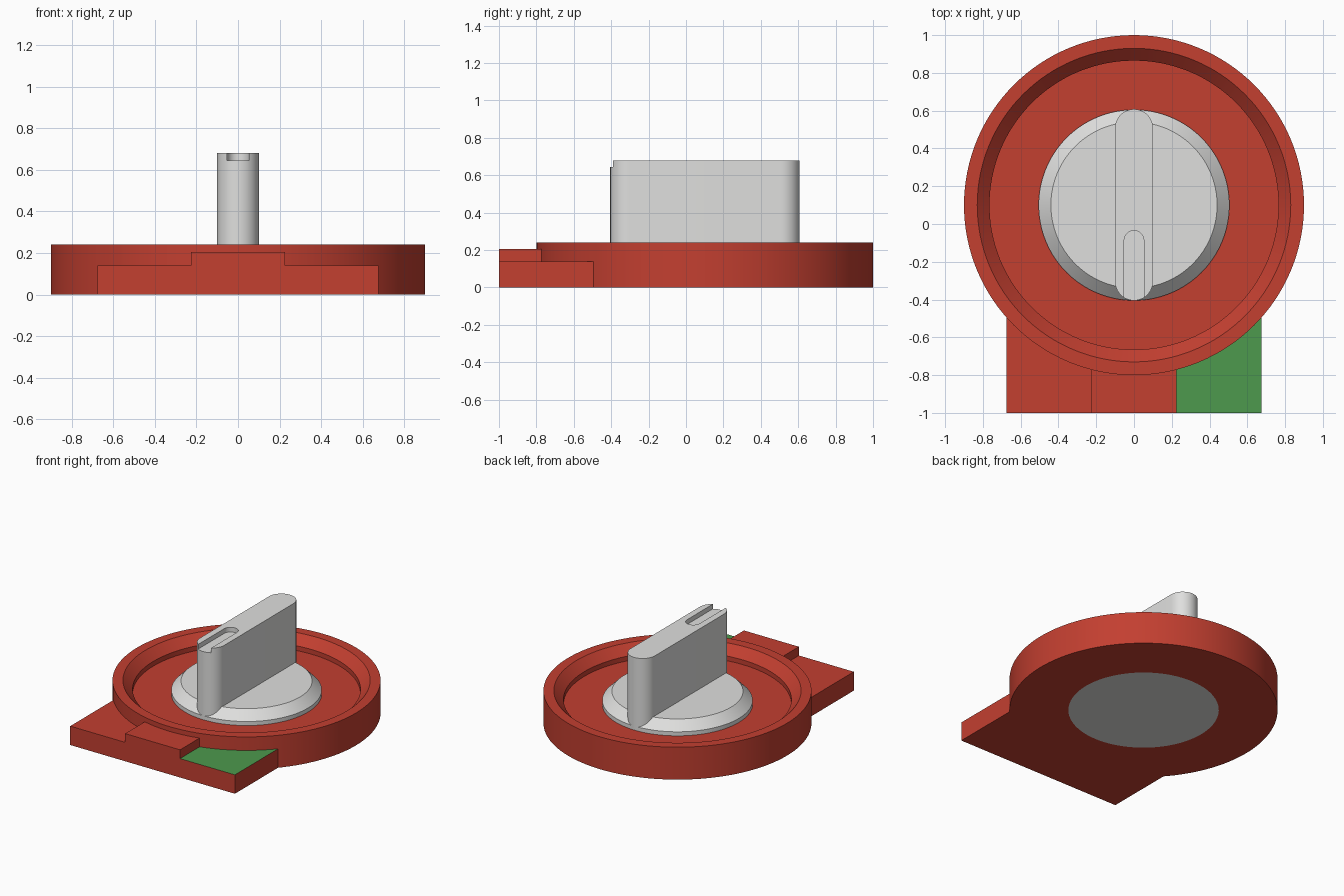
import bpy, bmesh
from math import sin, cos, pi, asin, radians

if "Cube" in bpy.data.objects:
    bpy.data.objects.remove(bpy.data.objects["Cube"], do_unlink=True)

CY = 0.1          # dial axis position in y
R = 0.9           # outer radius of the housing


def material(name, rgb):
    m = bpy.data.materials.new(name)
    m.use_nodes = True
    m.diffuse_color = (*rgb, 1)
    m.node_tree.nodes["Principled BSDF"].inputs["Base Color"].default_value = (*rgb, 1)
    return m


red = material("red", (0.546, 0.05, 0.03))
green = material("green", (0.074, 0.319, 0.074))
grey = material("light grey", (0.74, 0.74, 0.73))


def finish(bm, name, *mats):
    bmesh.ops.recalc_face_normals(bm, faces=bm.faces)
    me = bpy.data.meshes.new(name)
    bm.to_mesh(me)
    bm.free()
    for m in mats:
        me.materials.append(m)
    ob = bpy.data.objects.new(name, me)
    bpy.context.collection.objects.link(ob)
    return ob


def smooth(ob):
    bpy.ops.object.select_all(action="DESELECT")
    ob.select_set(True)
    bpy.context.view_layer.objects.active = ob
    bpy.ops.object.shade_smooth_by_angle(angle=radians(30))


def lathe(name, profile, mat, closed, steps=128):
    """Spin an (r, z) profile about the dial axis."""
    bm = bmesh.new()
    vs = [bm.verts.new((r, CY, z)) for r, z in profile]
    es = [bm.edges.new(p) for p in zip(vs, vs[1:])]
    if closed:
        es.append(bm.edges.new((vs[-1], vs[0])))
    bmesh.ops.spin(bm, geom=vs + es, cent=(0, CY, 0), axis=(0, 0, 1),
                   angle=2 * pi, steps=steps, use_duplicate=False)
    bmesh.ops.remove_doubles(bm, verts=bm.verts, dist=1e-4)
    if not closed:   # cap the open ends
        bmesh.ops.holes_fill(bm, edges=[e for e in bm.edges if e.is_boundary], sides=0)
    ob = finish(bm, name, mat)
    smooth(ob)
    return ob


def prism(name, outline, z0, z1, *mats):
    """Extrude a plan outline upward."""
    bm = bmesh.new()
    f = bm.faces.new([bm.verts.new((x, y, z0)) for x, y in outline])
    top = bmesh.ops.extrude_face_region(bm, geom=[f], use_keep_orig=True)["geom"]
    bmesh.ops.translate(bm, vec=(0, 0, z1 - z0),
                        verts=[v for v in top if isinstance(v, bmesh.types.BMVert)])
    return finish(bm, name, *mats)


def stadium(r, y0, y1, n=24):
    """Round-ended slot outline running along y."""
    arc = [i * pi / n for i in range(n + 1)]
    return ([(r * cos(a), y1 - r + r * sin(a)) for a in arc] +
            [(-r * cos(a), y0 + r - r * sin(a)) for a in arc])


# Housing: ring with a raised, chamfered rim and a recessed floor
lathe("housing", [(0.505, 0), (R, 0), (R, 0.24), (0.83, 0.24),
                  (0.765, 0.175), (0.765, 0.14), (0.505, 0.14)], red, True)

# Knob base: chamfered disc passing through the housing
lathe("knob_base", [(0.505, 0), (0.505, 0.17), (0.44, 0.235)], grey, False)

# Knob grip with a pointer slot open at the front
grip = prism("knob_grip", stadium(0.1, -0.405, 0.608), 0.15, 0.68, grey)
cutter = prism("slot_cutter", stadium(0.052, -0.6, -0.035), 0.645, 0.8, grey)
cutter.hide_render = True
mod = grip.modifiers.new("slot", "BOOLEAN")
mod.operation, mod.solver, mod.object = "DIFFERENCE", "EXACT", cutter
bpy.ops.object.select_all(action="DESELECT")
grip.select_set(True)
bpy.context.view_layer.objects.active = grip
bpy.ops.object.modifier_apply(modifier=mod.name)
bpy.data.objects.remove(cutter, do_unlink=True)
smooth(grip)


def tab(name, x0, x1, height, *mats):
    """Front tab block whose back edge follows the housing curve."""
    r, n = R - 0.004, 16
    a0, a1 = asin(x0 / r), asin(x1 / r)
    arc = [a1 + (a0 - a1) * i / n for i in range(n + 1)]
    outline = [(x0, -1), (x1, -1)] + [(r * sin(a), CY - r * cos(a)) for a in arc]
    return prism(name, outline, 0, height, *mats)


# Front tab: two low wings and a raised middle
tab("tab_right", -0.675, -0.225, 0.14, red)
tab("tab_middle", -0.225, 0.225, 0.205, red)
wing = tab("tab_left", 0.225, 0.675, 0.14, red, green)
for p in wing.data.polygons:      # green marker on the upper face
    p.material_index = int(p.normal.z > 0.9)
